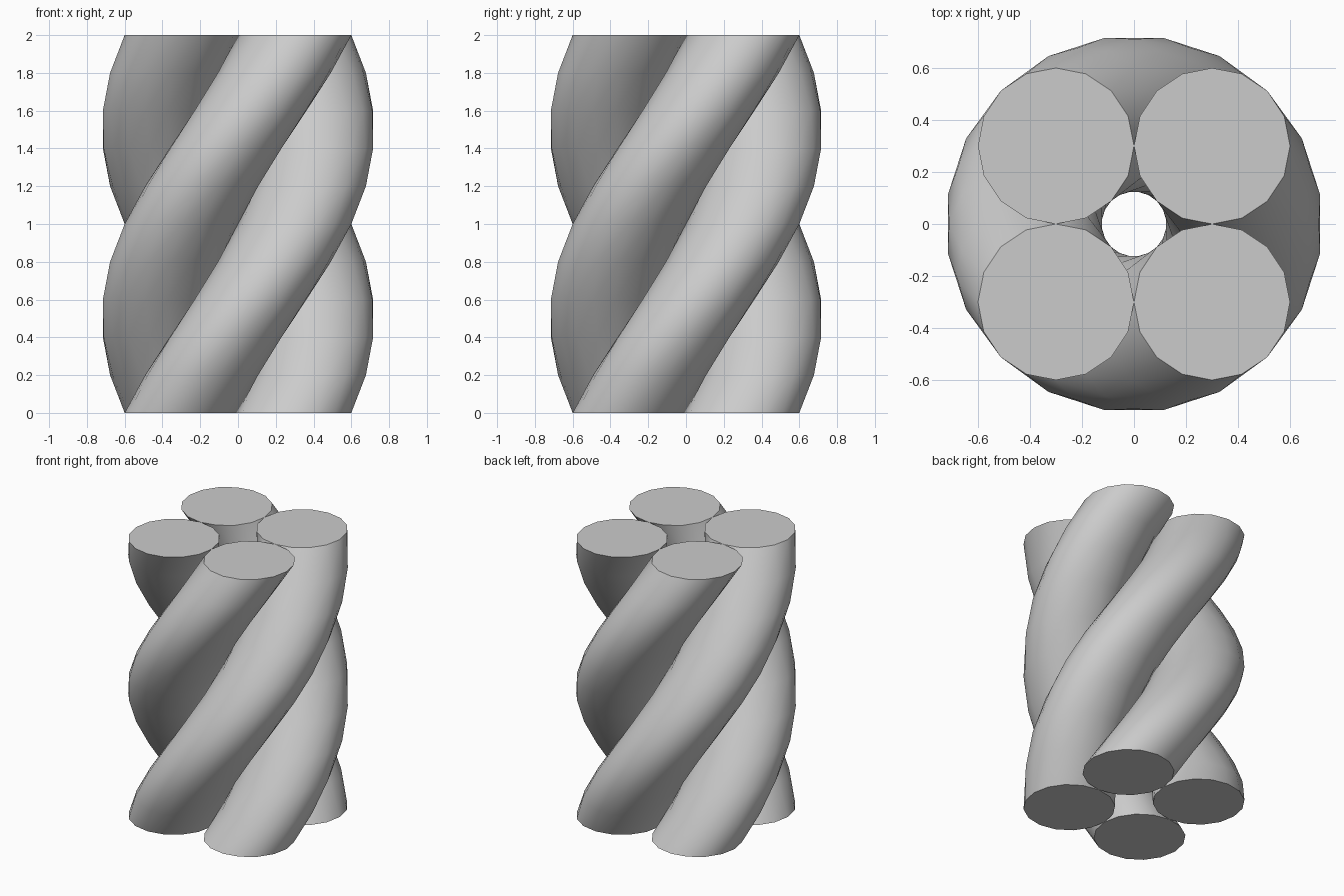
import bpy
import bmesh
import math
from mathutils import Matrix, Vector

cube = bpy.data.objects.get("Cube")
if cube:
    bpy.data.objects.remove(cube, do_unlink=True)

HEIGHT, RADIUS, SIDES, STEPS = 2.0, 0.3, 16, 10
TWIST = math.pi

grey = bpy.data.materials.new("plain grey")
grey.use_nodes = True
colour = (0.6, 0.6, 0.6, 1.0)
grey.diffuse_color = colour
grey.node_tree.nodes["Principled BSDF"].inputs["Base Color"].default_value = colour


def make_strand(name, cx, cy):
    """Sweep a round section upward while turning it about the centre axis."""
    bm = bmesh.new()
    ring = bmesh.ops.create_circle(
        bm, cap_ends=True, segments=SIDES, radius=RADIUS,
        matrix=Matrix.Translation((cx, cy, 0)))["verts"]
    bottom = bm.faces[:][0]
    edges = bottom.edges[:]
    turn = Matrix.Rotation(TWIST / STEPS, 3, "Z")
    for _ in range(STEPS):
        geom = bmesh.ops.extrude_edge_only(bm, edges=edges)["geom"]
        ring = [g for g in geom if isinstance(g, bmesh.types.BMVert)]
        edges = [g for g in geom if isinstance(g, bmesh.types.BMEdge)
                 and all(v in ring for v in g.verts)]
        bmesh.ops.rotate(bm, verts=ring, cent=(0, 0, 0), matrix=turn)
        bmesh.ops.translate(bm, verts=ring, vec=Vector((0, 0, HEIGHT / STEPS)))
    # Close the top end
    bmesh.ops.contextual_create(bm, geom=edges)
    bmesh.ops.recalc_face_normals(bm, faces=bm.faces[:])
    mesh = bpy.data.meshes.new(name)
    bm.to_mesh(mesh)
    bm.free()
    mesh.materials.append(grey)
    obj = bpy.data.objects.new(name, mesh)
    bpy.context.collection.objects.link(obj)
    return obj


# Four touching strands around an open core
strands = [make_strand(f"{depth}_{side}_strand", x, y)
           for side, x in (("left", RADIUS), ("right", -RADIUS))
           for depth, y in (("front", -RADIUS), ("back", RADIUS))]

# Smooth walls with crisp flat ends
bpy.ops.object.select_all(action="DESELECT")
for strand in strands:
    strand.select_set(True)
bpy.context.view_layer.objects.active = strands[0]
bpy.ops.object.shade_smooth_by_angle(angle=math.radians(40))
